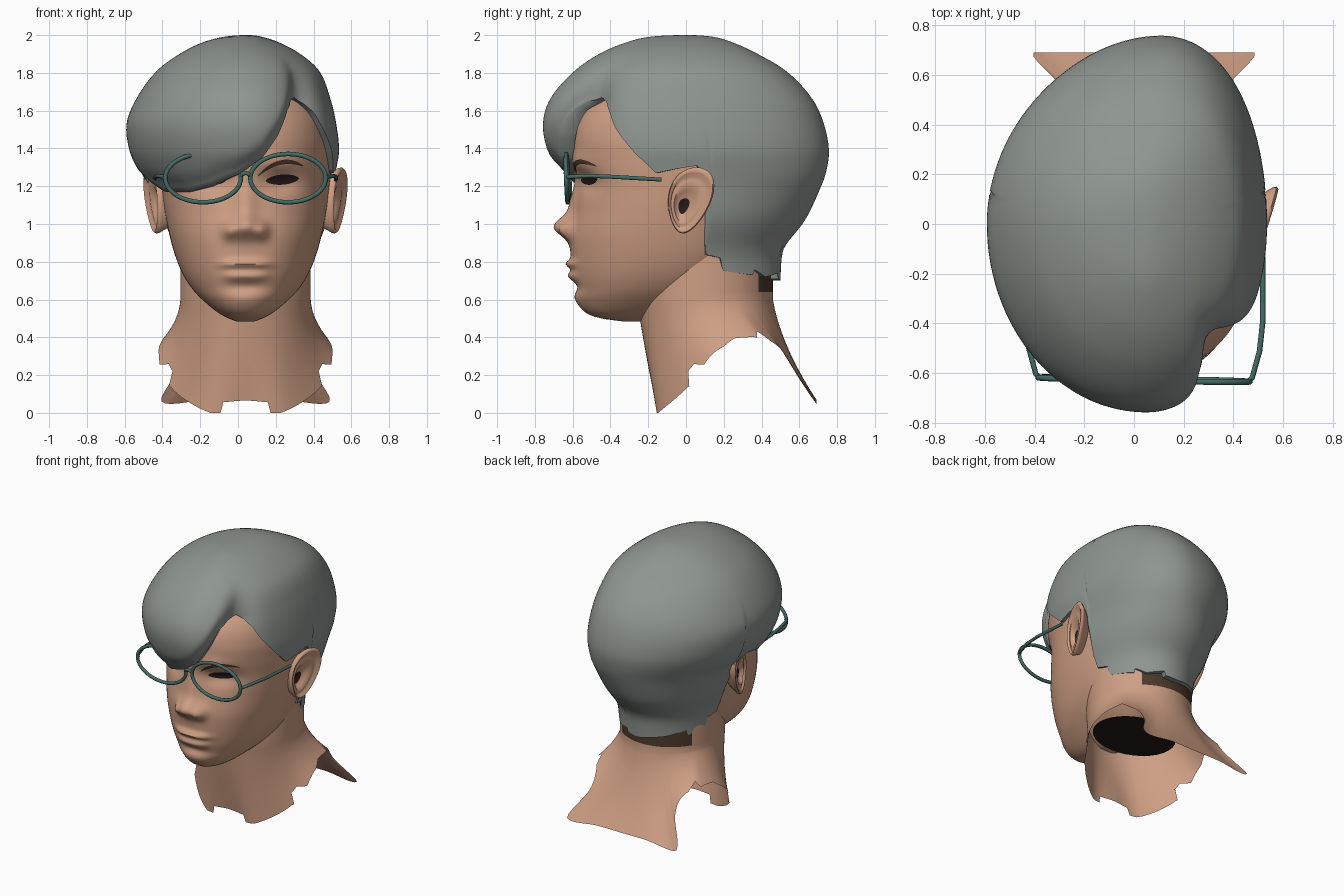
import bpy, math
from math import sin, cos, radians, pi, exp

if "Cube" in bpy.data.objects:
    bpy.data.objects.remove(bpy.data.objects["Cube"])

CX = 0.04  # the head axis sits slightly off the model centre


def mat(name, rgb):
    m = bpy.data.materials.new(name)
    m.diffuse_color = (*rgb, 1)
    m.use_nodes = True
    m.node_tree.nodes["Principled BSDF"].inputs["Base Color"].default_value = m.diffuse_color
    return m


SKIN = mat("skin", (0.62, 0.345, 0.23))
HAIR = mat("grey_hair", (0.27, 0.30, 0.28))
FRAME = mat("teal_frame", (0.06, 0.15, 0.13))
BROWN = mat("dark_brown", (0.075, 0.042, 0.025))
DARK = mat("near_black", (0.022, 0.011, 0.011))


def gauss(d, s, p=2):
    return exp(-abs(d / s) ** p)


def curve_at(tbl, x, smooth=True):
    """Interpolate rows (key, v1, v2, ...) at key x."""
    n = len(tbl)
    x = min(max(x, tbl[0][0]), tbl[-1][0])
    i = 0
    while i < n - 2 and x > tbl[i + 1][0]:
        i += 1
    p, q = tbl[i], tbl[i + 1]
    h = q[0] - p[0]
    t = (x - p[0]) / h
    if not smooth:
        return [a + (b - a) * t for a, b in zip(p[1:], q[1:])]
    o, r = tbl[max(i - 1, 0)], tbl[min(i + 2, n - 1)]
    out = []
    for k in range(1, len(p)):
        m0 = (q[k] - o[k]) / (q[0] - o[0]) * h
        m1 = (r[k] - p[k]) / (r[0] - p[0]) * h
        out.append((2*t**3 - 3*t*t + 1) * p[k] + (t**3 - 2*t*t + t) * m0
                   + (3*t*t - 2*t**3) * q[k] + (t**3 - t*t) * m1)
    return out


def loft(name, rings, mats, closed=True, caps=(False, False), rule=None):
    """Skin a list of equal-length rings; rule(centre, row) picks the material."""
    n = len(rings[0])
    verts = [v for r in rings for v in r]
    faces, rows = [], []
    for j in range(len(rings) - 1):
        for i in range(n if closed else n - 1):
            k = (i + 1) % n
            faces.append((j*n + i, j*n + k, (j+1)*n + k, (j+1)*n + i))
            rows.append(j)
    for flag, j in zip(caps, (0, len(rings) - 1)):
        if flag:
            faces.append(tuple(range(j*n, j*n + n)))
            rows.append(j)
    me = bpy.data.meshes.new(name)
    me.from_pydata(verts, [], faces)
    for m in mats:
        me.materials.append(m)
    if rule:
        for p, j in zip(me.polygons, rows):
            p.material_index = rule(p.center, j)
    ob = bpy.data.objects.new(name, me)
    bpy.context.collection.objects.link(ob)
    bpy.context.view_layer.objects.active = ob
    bpy.ops.object.mode_set(mode='EDIT')
    bpy.ops.mesh.select_all(action='SELECT')
    bpy.ops.mesh.normals_make_consistent(inside=False)
    bpy.ops.object.mode_set(mode='OBJECT')
    return ob


# Head: z, half width, front y, widest y, back y
HEAD = [(.485, .05, -.34, -.28, -.10), (.50, .09, -.45, -.28, 0), (.53, .145, -.53, -.27, .1),
        (.60, .23, -.575, -.2, .2), (.66, .285, -.585, -.15, .25), (.74, .335, -.60, -.1, .3),
        (.84, .375, -.61, -.06, .35), (.95, .405, -.61, -.04, .4), (1.08, .43, -.585, -.02, .45),
        (1.2, .445, -.575, 0, .5), (1.32, .455, -.59, 0, .55), (1.45, .455, -.60, 0, .58),
        (1.58, .425, -.555, 0, .6), (1.7, .35, -.44, 0, .5), (1.8, .25, -.28, 0, .4), (1.88, .08, -.1, 0, .15)]
N = 2.25


def features(dx, z):
    """Forward push of nose, lips, chin, brow and eye sockets."""
    a = abs(dx)
    bridge = .035 * gauss(dx, .055) * gauss(z - 1.10, .13)
    tip = .08 * gauss(dx, .07) * gauss(z - .985, .06)
    wings = .05 * gauss(a - .085, .035) * gauss(z - .965, .045)
    lips = (.032 * gauss(dx, .13, 4) * gauss(z - .788, .022)
            + .028 * gauss(dx, .115, 4) * gauss(z - .725, .026))
    chin = .012 * gauss(dx, .1) * gauss(z - .60, .04) - .012 * gauss(dx, .1) * gauss(z - .665, .025)
    socket = -.035 * gauss(a - .19, .1) * gauss(z - 1.22, .06)
    brow = .02 * gauss(a - .15, .13) * gauss(z - 1.33, .05)
    return bridge + tip + wings + lips + chin + socket + brow


def face_y(dx, z):
    w, yf, yc, yb = curve_at(HEAD, z)
    c = max(0, 1 - abs(dx / w) ** N) ** (1 / N)
    return yc - (yc - yf) * c - features(dx, z) * min(1, c * 1.5)


rings = []
for j in range(116):
    z = .485 + (1.88 - .485) * j / 115
    w, yf, yc, yb = curve_at(HEAD, z)
    ring = []
    for i in range(128):
        t = 2 * pi * i / 128
        s, c = sin(t), cos(t)
        dx = w * math.copysign(abs(s) ** (2 / N), s)
        ring.append((CX + dx, face_y(dx, z) if c > 0 else yc + (yb - yc) * abs(c) ** (2 / N), z))
    rings.append(ring)
loft("head", rings, [SKIN], caps=(True, True))

# Neck flaring to a smooth hem: angle from front, half x, y, z; ragged cut: angle, fraction kept
HEM = [(0, 0, -.15, .0), (30, .2, -.14, .0), (60, .41, .02, .13), (85, .46, .15, .32),
       (114, .42, .375, .40), (130, .35, .49, .35), (142, .35, .57, .24), (152, .445, .69, .06),
       (166, .2, .69, .07), (180, 0, .69, .07)]
CUT = [(0, .9), (18, .9), (20, 1), (58, .97), (60, .98), (62, .84), (68, .84), (76, 1), (92, 1),
       (100, .93), (114, 1), (118, .85), (124, 1), (180, 1)]
rings = [[] for _ in range(23)]
for i in range(180):
    a = -180 + 2 * i
    sx = -1 if a < 0 else 1
    bx, by, bz = curve_at(HEM, abs(a))
    by = min(by, .69)
    cut = curve_at(CUT, abs(a), False)[0]
    wx, wy = .345 * sin(radians(abs(a))), .10 - .36 * cos(radians(a))
    for j in range(9):
        rings[j].append((CX + sx * wx, wy, .92 - .04 * j))
    cz = .6 + (bz - .6) * .45
    for j in range(1, 15):
        t = j / 14 * cut
        q = [(1-t)**2 * p + 2*t*(1-t) * c + t*t * b
             for p, c, b in zip((wx, wy, .6), (wx * 1.02, wy + .04, cz), (bx, by, bz))]
        rings[8 + j].append((CX + sx * q[0], q[1], max(0, q[2])))
loft("neck", rings, [SKIN, BROWN],
     rule=lambda c, j: 1 if .63 < c.z < .75 and c.y > .25 and abs(c.x) < .25 else 0)

# Dark hollow seen from under the neck
loft("throat_hollow", [[(CX + r * .30 * sin(k * pi / 16), .05 + r * .24 * cos(k * pi / 16), .47)
                        for k in range(32)] for r in (1, .05)], [DARK], caps=(False, True))

# Hair: z, left x, right x, front y, back y
LEVELS = [(.70, -.32, .40, -.5, .50), (.80, -.325, .405, -.5, .505), (.875, -.34, .425, -.55, .52),
          (1.02, -.40, .48, -.6, .63), (1.21, -.47, .505, -.66, .72), (1.29, -.53, .52, -.69, .745),
          (1.39, -.575, .535, -.735, .757), (1.53, -.59, .52, -.757, .73), (1.66, -.54, .49, -.72, .67),
          (1.81, -.43, .43, -.59, .53), (1.90, -.31, .33, -.46, .38), (1.96, -.19, .22, -.32, .25),
          (1.99, -.08, .13, -.2, .15), (2.0, .04, .06, -.02, .02)]
BYROOT = [(math.sqrt(2 - r[0]), *r[1:]) for r in reversed(LEVELS)]
# Lower hair edge: angle from front towards +x, z
EDGE = [(-180, .70), (-148, .73), (-130, .76), (-129, .72), (-113, .75), (-111, .82), (-101, .84),
        (-98.5, 1.22), (-95, 1.31), (-85, 1.28), (-76, 1.22), (-64, 1.17), (-40, 1.17), (-24, 1.20),
        (-6, 1.26), (10, 1.35), (21, 1.47), (30, 1.60), (36, 1.65), (42, 1.67), (49, 1.64), (55, 1.59),
        (60, 1.5), (68.5, 1.37), (76.5, 1.27), (85, 1.29), (95, 1.31), (98.5, 1.22), (101, .84),
        (111, .82), (113, .75), (135, .73), (136, .76), (147, .72), (165, .74), (166, .71), (180, .70)]
HX, ROWS = .05, 48
rings = [[] for _ in range(ROWS + 2)]
for i in range(240):
    a = -180 + 1.5 * i
    s, c = sin(radians(a)), cos(radians(a))
    zb = curve_at(EDGE, a, False)[0]
    fringe = min(1, max(0, (a + 75) / 20)) * min(1, max(0, (42 - a) / 12))
    for j in range(ROWS + 1):
        z = 2 - (2 - zb) * (1 - cos(pi / 2 * (j / ROWS))) if j else 2.0
        xl, xr, yf, yb = curve_at(BYROOT, math.sqrt(max(0, 2 - z)))
        # side parting dip above the bare temple, and fringe edge rolled inwards
        f = 1 - .17 * gauss(a - 42, 8 if a < 42 else 13) * min(1, max(0, (1.9 - z) / .25))
        f -= .06 * fringe * gauss(z - zb, .06)
        x = HX + f * s * ((xr - HX) if s > 0 else (HX - xl))
        x += .06 * max(0, -c) ** 2 * min(1, max(0, (z - 1) / .25)) * min(1, (2 - z) / .1)
        y = f * -c * (-yf if c > 0 else yb)
        rings[j].append((x, y, z))
    k = .82 + .06 * fringe
    rings[ROWS + 1].append((HX + (x - HX) * k, y * k, zb))
loft("hair", rings, [HAIR], caps=(True, False))

# Ears: outline scale, outward offset, from root through rim to ear hole
EAR = [(.6, -.06), (.85, 0), (.98, .03), (1, .045), (.95, .056), (.87, .054), (.78, .04),
       (.68, .042), (.56, .045), (.42, .028), (.24, .016), (.03, .008)]
for sx, side in ((1, "left"), (-1, "right")):
    rings = []
    for k, off in EAR:
        ring = []
        for i in range(40):
            t = 2 * pi * i / 40
            ly = k * .115 * cos(t) * (1 + .25 * sin(t)) - (1 - k) * .035
            lz = k * .175 * sin(t) - (1 - k) * .04
            ring.append((CX + sx * (.445 + off + .3 * ly + .1 * lz), .02 + ly + .2 * lz, 1.125 + lz))
        rings.append(ring)
    loft(side + "_ear", rings, [SKIN, DARK], caps=(False, True), rule=lambda c, j: int(j >= 10))

    # Eye and eyebrow: thin plates following the face
    eye, brow = [], []
    for i in range(21):
        u = -1 + i / 10
        dx = .195 + .088 * u
        h = .025 * max(0, 1 - u * u) ** .7 + .002
        eye.append([(CX + sx * dx, face_y(dx, z) - .006, z)
                    for z in (1.235 + h * v + .006 * u for v in (-1, -.5, 0, .5, 1))])
        dx = .185 + .12 * u
        zc = 1.328 - .045 * (u - .25) ** 2 + .004 * u
        h = .012 * (1 - .75 * abs(u) ** 3)
        brow.append([(CX + sx * dx, face_y(dx, z) - .006, z) for z in (zc - h, zc, zc + h)])
    loft(side + "_eye", eye, [DARK], closed=False)
    loft(side + "_eyebrow", brow, [BROWN], closed=False)


# Glasses
def tube(name, pts, r, cyclic=False):
    cu = bpy.data.curves.new(name, 'CURVE')
    cu.dimensions = '3D'
    cu.bevel_depth, cu.bevel_resolution = r, 3
    cu.use_fill_caps = True
    sp = cu.splines.new('POLY')
    sp.points.add(len(pts) - 1)
    for p, v in zip(sp.points, pts):
        p.co = (v[0], v[1] - .02 * v[0], v[2], 1)  # worn very slightly askew
    sp.use_cyclic_u = cyclic
    cu.materials.append(FRAME)
    bpy.context.collection.objects.link(bpy.data.objects.new(name, cu))


for sx, side in ((1, "left"), (-1, "right")):
    rim = [(CX + sx * (.225 + .2 * cos(t)), -.625 - .004 * sin(t), 1.243 + .128 * sin(t))
           for t in (2 * pi * i / 48 for i in range(48))]
    tube(side + "_rim", rim, .012, True)
    tube(side + "_temple", [(CX + sx * x, y, z) for x, y, z in
                            ((.42, -.625, 1.25), (.435, -.61, 1.25), (.465, -.5, 1.255),
                             (.478, -.38, 1.25), (.478, -.12, 1.235))], .011)
tube("bridge", [(CX + x, -.625 - .012 * (1 - (x / .03) ** 2), 1.27 - .015 * (x / .03) ** 2)
                for x in (-.03, -.015, 0, .015, .03)], .011)

# Smooth shading
bpy.ops.object.select_all(action='DESELECT')
for ob in bpy.context.scene.objects:
    if ob.type == 'MESH':
        ob.select_set(True)
        bpy.context.view_layer.objects.active = ob
bpy.ops.object.shade_smooth_by_angle(angle=radians(65))
